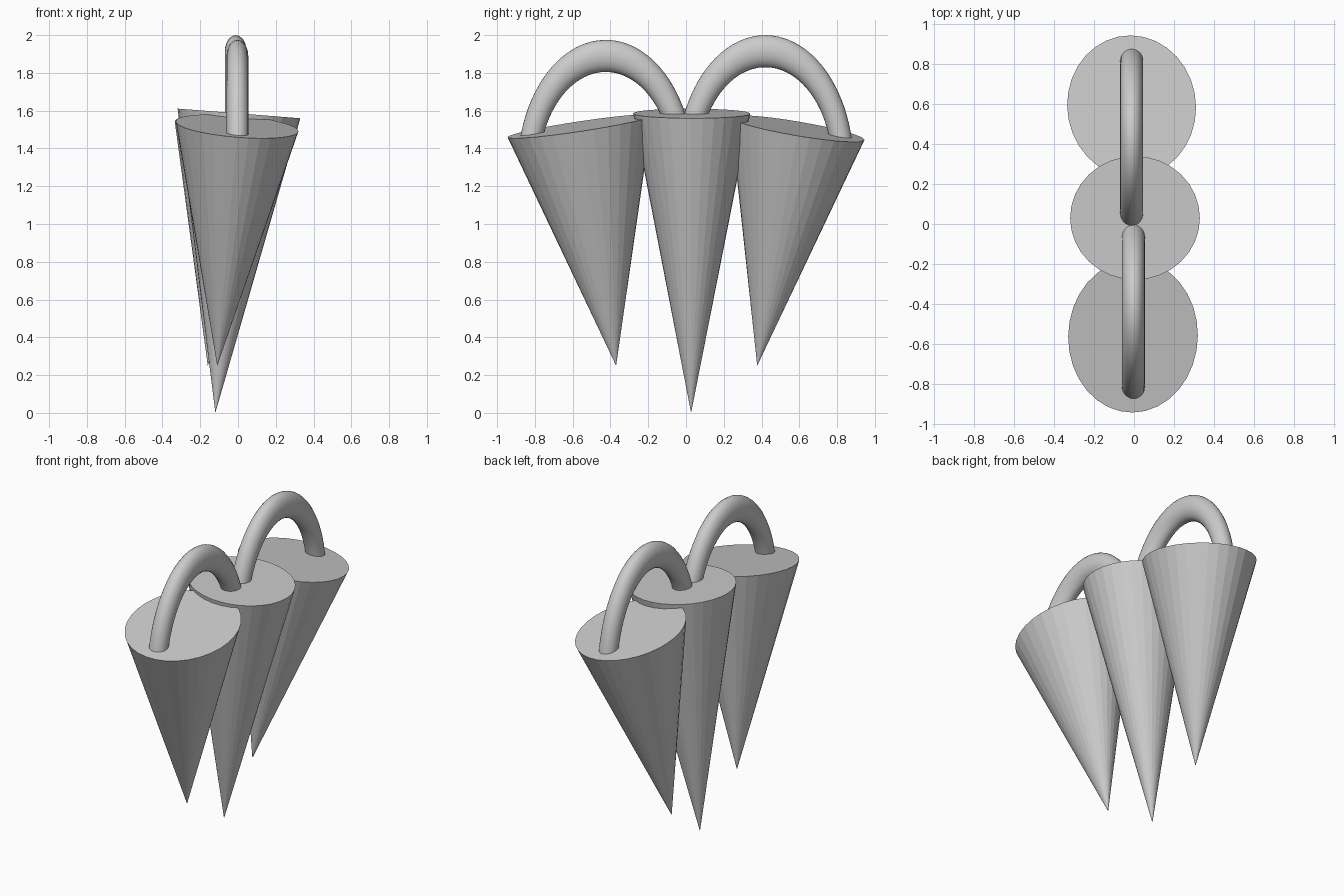
import bpy, bmesh, math
from mathutils import Vector, Matrix

if "Cube" in bpy.data.objects:
    bpy.data.objects.remove(bpy.data.objects["Cube"])

grey = bpy.data.materials.new("plain_grey")
grey.diffuse_color = (0.6, 0.6, 0.6, 1)
grey.use_nodes = True
grey.node_tree.nodes["Principled BSDF"].inputs["Base Color"].default_value = grey.diffuse_color


def finish(bm, name):
    bmesh.ops.recalc_face_normals(bm, faces=bm.faces)
    mesh = bpy.data.meshes.new(name)
    bm.to_mesh(mesh)
    bm.free()
    mesh.materials.append(grey)
    obj = bpy.data.objects.new(name, mesh)
    bpy.context.collection.objects.link(obj)
    return obj


def cone(name, tip, top, rx, ry, sides=32):
    """Closed cone pointing down, its flat lid square to the tip-to-lid axis."""
    tip, top = Vector(tip), Vector(top)
    axis = top - tip
    bm = bmesh.new()
    bmesh.ops.create_cone(bm, cap_ends=True, segments=sides,
                          radius1=0, radius2=1, depth=1)
    bmesh.ops.remove_doubles(bm, verts=bm.verts, dist=1e-5)
    turn = Vector((0, 0, 1)).rotation_difference(axis).to_matrix().to_4x4()
    size = Matrix.Diagonal((rx, ry, axis.length, 1))
    bm.transform(Matrix.Translation((tip + top) / 2) @ turn @ size)
    return finish(bm, name)


def handle(name, x, y, z, start, end, steps=40, sides=24):
    """Arched tube: part of a ring stretched upwards, with closed ends."""
    major, minor, stretch = 0.41, 0.0575, 1.475
    bm = bmesh.new()
    rings = []
    for i in range(steps + 1):
        t = math.radians(start + (end - start) * i / steps)
        ring = []
        for j in range(sides):
            a = math.tau * j / sides
            r = major + minor * math.cos(a)
            ring.append(bm.verts.new((x + minor * math.sin(a),
                                      y + r * math.cos(t),
                                      z + stretch * r * math.sin(t))))
        rings.append(ring)
    for a, b in zip(rings, rings[1:]):
        for j in range(sides):
            k = (j + 1) % sides
            bm.faces.new((a[j], a[k], b[k], b[j]))
    bm.faces.new(rings[0])
    bm.faces.new(rings[-1])
    obj = finish(bm, name)
    bpy.ops.object.select_all(action='DESELECT')
    bpy.context.view_layer.objects.active = obj
    obj.select_set(True)
    bpy.ops.object.shade_smooth_by_angle(angle=math.radians(40))
    return obj


# Three hanging cones
cone("middle_cone", (-0.12, 0.027, 0.0), (0.005, 0.03, 1.585), 0.326, 0.31)
cone("front_cone", (-0.11, -0.37, 0.25), (-0.005, -0.562, 1.517), 0.326, 0.387)
cone("back_cone", (-0.16, 0.377, 0.25), (-0.012, 0.59, 1.505), 0.325, 0.36)

# Two arched handles joining the cones, ends sunk slightly into the lids
handle("front_handle", -0.003, -0.425, 1.285, 23, 166)
handle("back_handle", -0.012, 0.42, 1.31, 12, 158)
